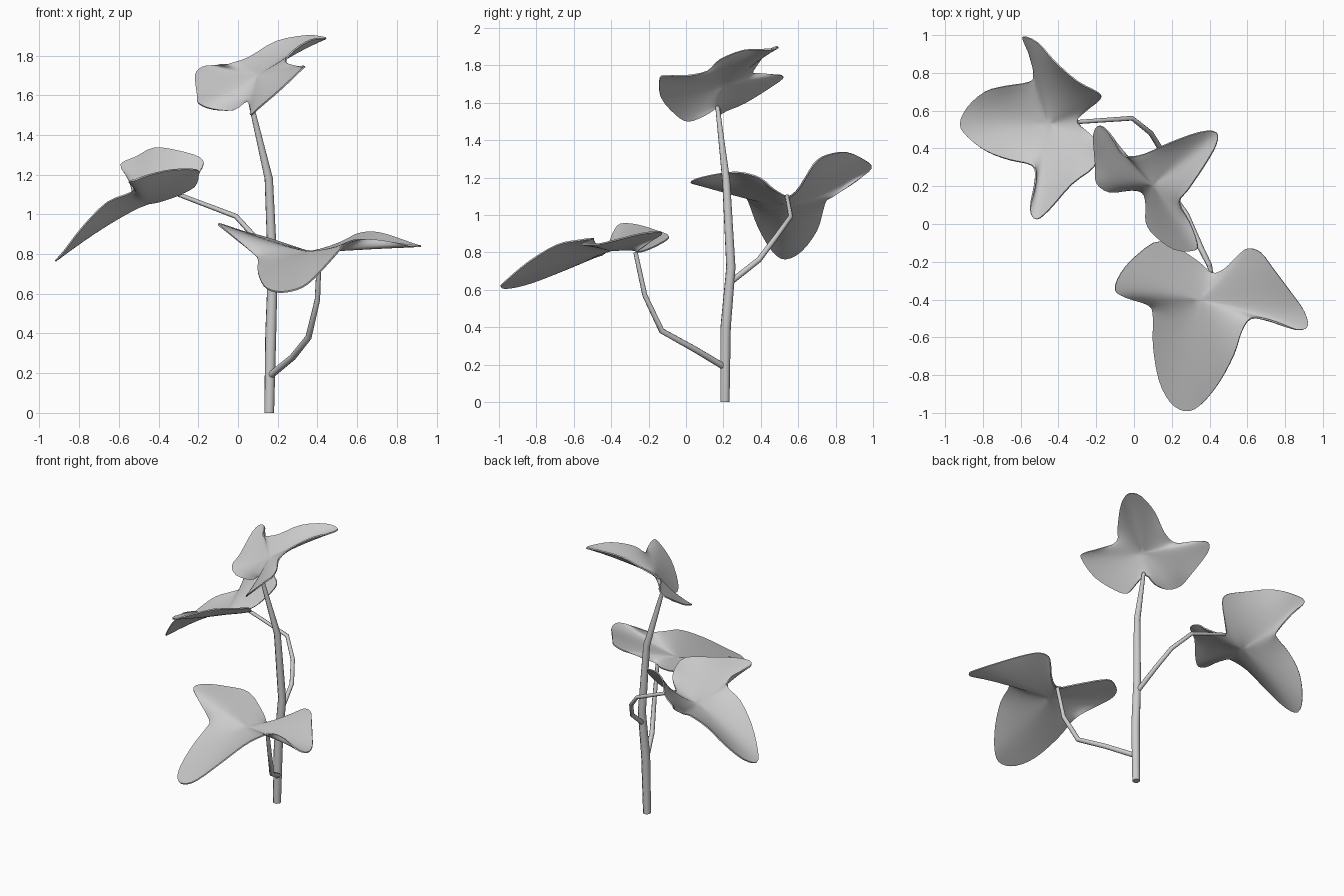
import bpy
import bmesh
import math
from mathutils import Vector

default_cube = bpy.data.objects.get("Cube")
if default_cube:
    bpy.data.objects.remove(default_cube, do_unlink=True)

# One plain grey for the whole plant
GREY = (0.6, 0.6, 0.6, 1.0)
grey = bpy.data.materials.new("plain_grey")
grey.use_nodes = True
grey.diffuse_color = GREY
shader = next(n for n in grey.node_tree.nodes if n.type == 'BSDF_PRINCIPLED')
shader.inputs["Base Color"].default_value = GREY


def make_active(obj):
    bpy.ops.object.select_all(action='DESELECT')
    obj.select_set(True)
    bpy.context.view_layer.objects.active = obj


def smooth_closed_loop(points, steps):
    """Closed Catmull-Rom curve through the given points."""
    points = [Vector(p) for p in points]
    count = len(points)
    result = []
    for i in range(count):
        before, start = points[i - 1], points[i]
        end, after = points[(i + 1) % count], points[(i + 2) % count]
        for step in range(steps):
            t = step / steps
            result.append(0.5 * (2 * start + (end - before) * t
                          + (2 * before - 5 * start + 4 * end - after) * t ** 2
                          + (3 * start - before - 3 * end + after) * t ** 3))
    return result


def relax_loop(loop, passes):
    """Soften a closed loop by averaging neighbours."""
    for _ in range(passes):
        loop = [(loop[i - 1] + 2 * loop[i] + loop[(i + 1) % len(loop)]) / 4
                for i in range(len(loop))]
    return loop


def make_leaf(name, centre, outline, arch, rings=8, thickness=0.008):
    """Thin lobed blade: rings shrink from the outline to the centre and
    soften on the way, so that the blade bends without creases."""
    centre = Vector(centre)
    offsets = [p - centre for p in smooth_closed_loop(outline, steps=3)]
    mean = sum(o.z for o in offsets) / len(offsets)
    bm = bmesh.new()
    previous = None
    for ring in range(rings, 0, -1):
        t = ring / rings
        current = [bm.verts.new(centre + Vector(
            (o.x * t, o.y * t, mean * t ** 2 + (o.z - mean) * t ** arch)))
            for o in offsets]
        if previous:
            for i in range(len(current)):
                j = (i + 1) % len(current)
                bm.faces.new((current[i], previous[i], previous[j], current[j]))
        previous = current
        offsets = relax_loop(offsets, passes=6)
    middle = bm.verts.new(centre)
    for i in range(len(previous)):
        bm.faces.new((middle, previous[i], previous[(i + 1) % len(previous)]))
    mesh = bpy.data.meshes.new(name)
    bm.to_mesh(mesh)
    bm.free()
    mesh.materials.append(grey)
    leaf = bpy.data.objects.new(name, mesh)
    bpy.context.collection.objects.link(leaf)
    shell = leaf.modifiers.new("blade_thickness", 'SOLIDIFY')
    shell.thickness = thickness
    shell.offset = 0
    make_active(leaf)
    bpy.ops.object.modifier_apply(modifier=shell.name)
    bpy.ops.object.shade_smooth_by_angle(angle=math.radians(50))


def make_stalk(name, path, radii):
    """Tapered eight-sided tube along a bent path."""
    curve = bpy.data.curves.new(name, 'CURVE')
    curve.dimensions = '3D'
    curve.bevel_depth = 1.0
    curve.bevel_resolution = 2
    curve.use_fill_caps = True
    spline = curve.splines.new('POLY')
    spline.points.add(len(path) - 1)
    for point, position, radius in zip(spline.points, path, radii):
        point.co = (*position, 1.0)
        point.radius = radius
    curve.materials.append(grey)
    stalk = bpy.data.objects.new(name, curve)
    bpy.context.collection.objects.link(stalk)
    make_active(stalk)
    bpy.ops.object.convert(target='MESH')
    bpy.ops.object.shade_smooth_by_angle(angle=math.radians(50))


# Main stem and the two side stalks
make_stalk("main_stem",
           [(.157, .208, 0), (.165, .212, .4), (.175, .24, .72),
            (.155, .215, 1.18), (.06, .168, 1.58)],
           [.026, .029, .026, .022, .012])
make_stalk("lower_leaf_stalk",
           [(.165, .2, .19), (.275, .05, .28), (.355, -.13, .38),
            (.4, -.22, .57), (.41, -.27, .8)],
           [.018, .017, .016, .014, .012])
make_stalk("back_leaf_stalk",
           [(.17, .25, .65), (.145, .39, .76), (.09, .48, .88),
            (-.01, .56, .99), (-.3, .54, 1.1)],
           [.016, .015, .014, .013, .011])

# Lower leaf, drooping to the front
make_leaf("lower_leaf", (.35, -.4, .81), [
    (.41, -.26, .8), (.33, -.19, .82), (.15, -.09, .88), (.02, -.16, .915),
    (-.07, -.26, .945), (-.1, -.35, .95), (-.04, -.39, .9), (.08, -.43, .8),
    (.1, -.5, .77), (.1, -.64, .71), (.13, -.82, .64), (.19, -.94, .61),
    (.27, -.99, .615), (.35, -.96, .65), (.45, -.84, .75), (.53, -.69, .84),
    (.57, -.57, .865), (.62, -.5, .875), (.72, -.51, .87), (.86, -.56, .845),
    (.92, -.54, .84), (.9, -.46, .845), (.83, -.36, .87), (.74, -.24, .9),
    (.67, -.15, .91), (.6, -.13, .9), (.55, -.17, .87), (.48, -.24, .82),
], arch=1.15)

# Back leaf, drooping to the right side with raised side lobes
make_leaf("back_leaf", (-.45, .53, 1.055), [
    (-.59, .99, 1.25), (-.55, .91, 1.18), (-.53, .79, 1.1), (-.56, .75, 1.08),
    (-.68, .73, 1.02), (-.79, .7, .92), (-.88, .62, .81), (-.92, .53, .765),
    (-.88, .46, .81), (-.78, .385, .94), (-.66, .34, 1.06), (-.54, .31, 1.11),
    (-.52, .235, 1.15), (-.55, .08, 1.165), (-.515, .025, 1.175),
    (-.445, .08, 1.2), (-.33, .21, 1.225), (-.21, .305, 1.225),
    (-.2, .4, 1.195), (-.22, .465, 1.14), (-.3, .54, 1.1), (-.26, .595, 1.13),
    (-.18, .66, 1.235), (-.19, .695, 1.285), (-.3, .755, 1.32),
    (-.42, .86, 1.335), (-.51, .96, 1.29),
], arch=1.25)

# Top leaf, rising to the back left
make_leaf("top_leaf", (.1, .21, 1.7), [
    (-.18, .52, 1.74), (-.215, .475, 1.7), (-.205, .315, 1.6),
    (-.2, .22, 1.56), (-.13, .17, 1.53), (-.02, .18, 1.525),
    (.045, .17, 1.57), (.065, .1, 1.53), (.065, .01, 1.5), (.11, -.06, 1.54),
    (.215, -.135, 1.63), (.32, -.14, 1.73), (.335, -.1, 1.745),
    (.295, .01, 1.745), (.24, .115, 1.77), (.285, .18, 1.83),
    (.37, .305, 1.88), (.435, .42, 1.885), (.435, .485, 1.89),
    (.345, .485, 1.9), (.19, .43, 1.87), (.055, .37, 1.79),
    (-.035, .357, 1.76), (-.08, .39, 1.755), (-.125, .475, 1.75),
], arch=1.0)
